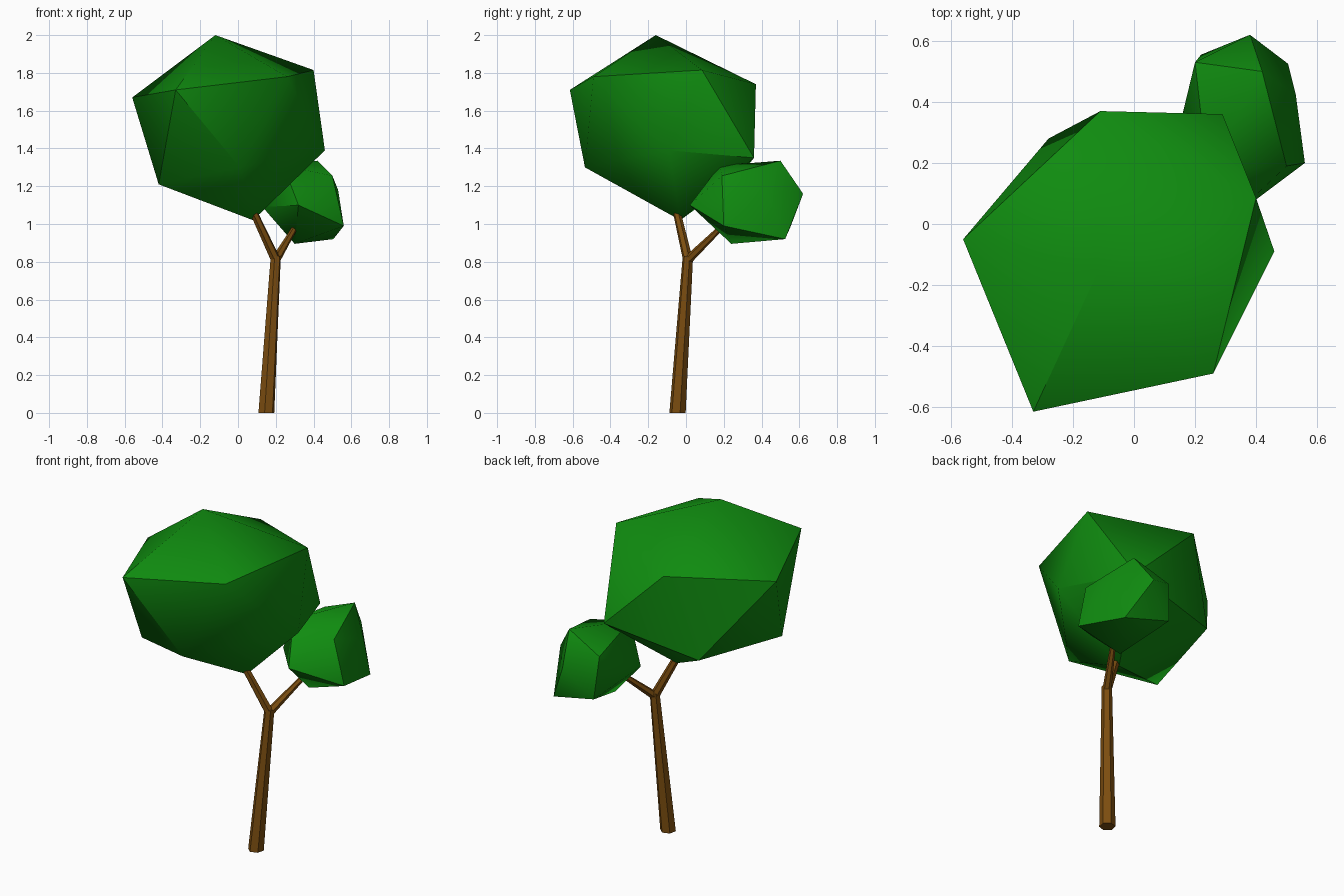
import bpy, bmesh, math
from mathutils import Vector

cube = bpy.data.objects.get("Cube")
if cube:
    bpy.data.objects.remove(cube, do_unlink=True)


def make_material(name, rgb):
    mat = bpy.data.materials.new(name)
    mat.use_nodes = True
    mat.diffuse_color = (*rgb, 1)
    bsdf = mat.node_tree.nodes["Principled BSDF"]
    bsdf.inputs["Base Color"].default_value = (*rgb, 1)
    bsdf.inputs["Roughness"].default_value = 0.9
    return mat


leaf = make_material("leaf green", (0.005, 0.26, 0.005))
bark = make_material("bark brown", (0.20, 0.075, 0.005))


def finish(bm, name, mat, angle):
    bmesh.ops.recalc_face_normals(bm, faces=bm.faces)
    mesh = bpy.data.meshes.new(name)
    bm.to_mesh(mesh)
    bm.free()
    mesh.materials.append(mat)
    obj = bpy.data.objects.new(name, mesh)
    bpy.context.collection.objects.link(obj)
    bpy.ops.object.select_all(action="DESELECT")
    obj.select_set(True)
    bpy.context.view_layer.objects.active = obj
    bpy.ops.object.shade_smooth_by_angle(angle=math.radians(angle))
    return obj


def crown(name, poles, ring_a, ring_b):
    """Faceted leaf mass: a lopsided twenty-sided solid wrapped round its corners."""
    bm = bmesh.new()
    for p in poles + ring_a + ring_b:
        bm.verts.new(p)
    bmesh.ops.convex_hull(bm, input=bm.verts)
    finish(bm, name, leaf, 42)


def limb(name, start, end, r1, r2, level=False, sides=6):
    """Tapered stick between two points; level keeps both ends horizontal."""
    start, end = Vector(start), Vector(end)
    turn = Vector((0, 0, 1)).rotation_difference(end - start)
    bm = bmesh.new()
    loops = []
    for centre, r in ((start, r1), (end, r2)):
        loop = []
        for i in range(sides):
            a = math.tau * (i + 0.3) / sides
            off = Vector((r * math.cos(a), r * math.sin(a), 0))
            loop.append(bm.verts.new(centre + (off if level else turn @ off)))
        loops.append(loop)
    low, high = loops
    for i in range(sides):
        j = (i + 1) % sides
        bm.faces.new((low[i], low[j], high[j], high[i]))
    bm.faces.new(low[::-1])
    bm.faces.new(high)
    finish(bm, name, bark, 25)


# Trunk and its two forks
limb("trunk", (0.15, -0.045, 0), (0.2, 0.01, 0.83), 0.044, 0.028, level=True)
limb("large_branch", (0.2, 0.01, 0.81), (0.07, -0.055, 1.09), 0.026, 0.02)
limb("small_branch", (0.2, 0.01, 0.81), (0.31, 0.2, 0.995), 0.024, 0.014)

# Large leaf crown: top and bottom corners, upper ring, lower ring
crown("large_crown",
      [(-0.12, -0.16, 2.0), (0.08, -0.03, 1.02)],
      [(-0.56, -0.05, 1.67), (-0.33, -0.615, 1.71), (0.26, -0.49, 1.78),
       (0.40, 0.085, 1.815), (-0.11, 0.37, 1.74)],
      [(0.46, -0.09, 1.39), (0.29, 0.36, 1.35), (-0.28, 0.28, 1.25),
       (-0.42, -0.305, 1.21), (0.01, -0.535, 1.30)])

# Small leaf crown: outer and inner corners, outer ring, inner ring
crown("small_crown",
      [(0.53, 0.425, 1.18), (0.13, 0.24, 1.09)],
      [(0.50, 0.19, 1.255), (0.42, 0.50, 1.335), (0.38, 0.62, 1.16),
       (0.505, 0.525, 0.92), (0.56, 0.20, 0.99)],
      [(0.24, 0.18, 1.31), (0.20, 0.53, 1.24), (0.22, 0.555, 0.99),
       (0.30, 0.24, 0.895), (0.32, 0.02, 1.10)])
